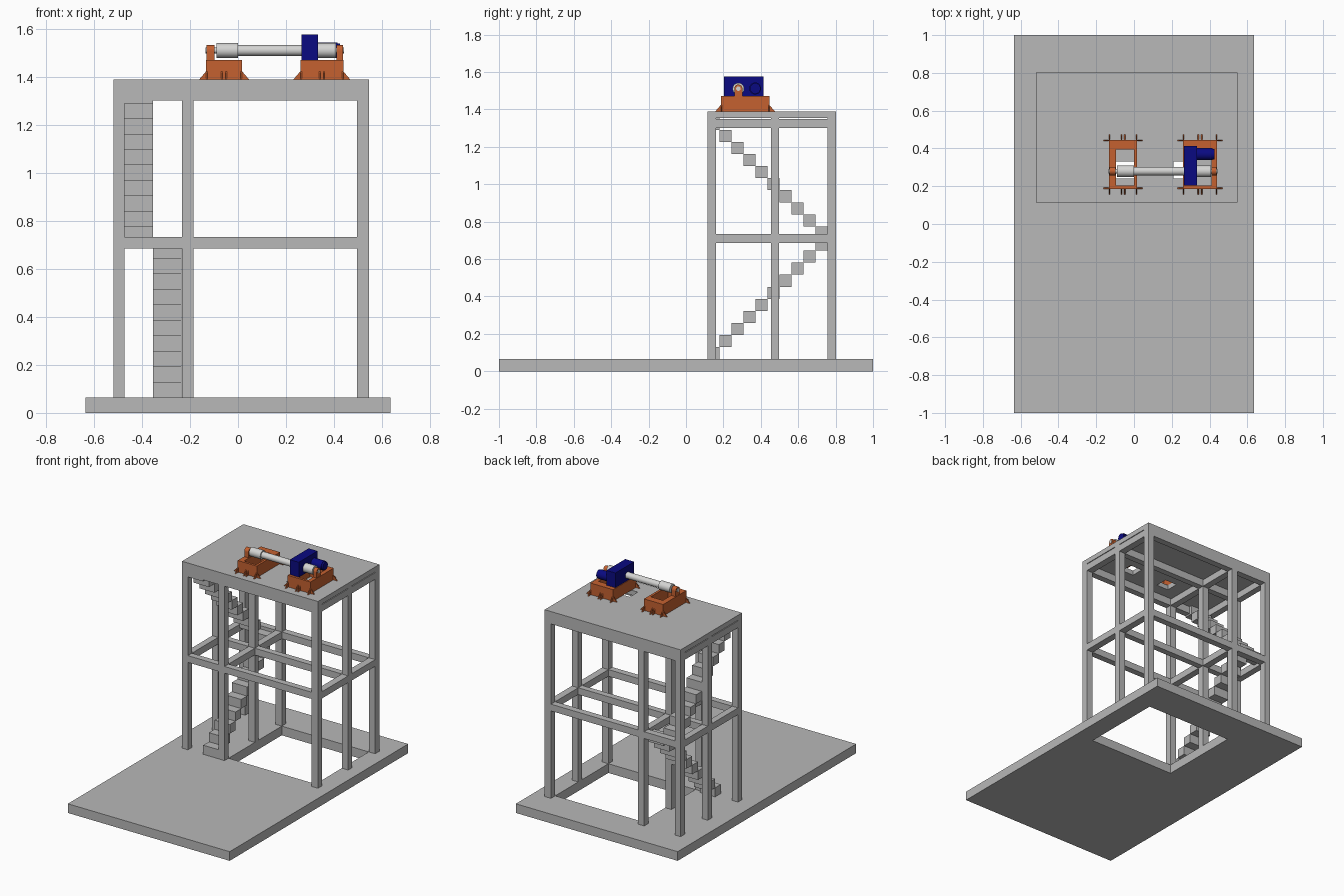
import bpy, bmesh, math
from mathutils import Matrix

if "Cube" in bpy.data.objects:
    bpy.data.objects.remove(bpy.data.objects["Cube"])


def material(name, rgb):
    m = bpy.data.materials.new(name)
    m.diffuse_color = (*rgb, 1)
    m.use_nodes = True
    m.node_tree.nodes["Principled BSDF"].inputs["Base Color"].default_value = m.diffuse_color
    return m


CONCRETE = material("concrete grey", (0.48, 0.48, 0.48))
ORANGE = material("orange steel", (0.56, 0.12, 0.03))
NAVY = material("navy paint", (0.003, 0.003, 0.22))
STEEL = material("light steel", (0.66, 0.66, 0.65))


def finish(bm, name, mat):
    bmesh.ops.recalc_face_normals(bm, faces=bm.faces)
    me = bpy.data.meshes.new(name)
    bm.to_mesh(me)
    bm.free()
    me.materials.append(mat)
    ob = bpy.data.objects.new(name, me)
    bpy.context.collection.objects.link(ob)
    return ob


def add_box(bm, x0, x1, y0, y1, z0, z1):
    m = Matrix.Translation(((x0 + x1) / 2, (y0 + y1) / 2, (z0 + z1) / 2))
    m = m @ Matrix.Diagonal((x1 - x0, y1 - y0, z1 - z0, 1))
    bmesh.ops.create_cube(bm, size=1, matrix=m)


def boxes(name, mat, dims):
    bm = bmesh.new()
    for d in dims:
        add_box(bm, *d)
    return finish(bm, name, mat)


def cut(ob, *dims):
    """Cut box-shaped openings out of an object."""
    for d in dims:
        cutter = boxes("cutter", ob.data.materials[0], [d])
        mod = ob.modifiers.new("opening", 'BOOLEAN')
        mod.operation, mod.solver, mod.object = 'DIFFERENCE', 'EXACT', cutter
        bpy.context.view_layer.objects.active = ob
        bpy.ops.object.modifier_apply(modifier=mod.name)
        bpy.data.objects.remove(cutter)


def rod(name, mat, x0, x1, y, z, r, sides=32):
    bm = bmesh.new()
    m = Matrix.Translation(((x0 + x1) / 2, y, z)) @ Matrix.Rotation(math.pi / 2, 4, 'Y')
    bmesh.ops.create_cone(bm, cap_ends=True, segments=sides, radius1=r, radius2=r,
                          depth=x1 - x0, matrix=m)
    ob = finish(bm, name, mat)
    bpy.ops.object.select_all(action='DESELECT')
    ob.select_set(True)
    bpy.context.view_layer.objects.active = ob
    bpy.ops.object.shade_smooth_by_angle(angle=math.radians(35))
    return ob


def extrude_profile(bm, pts, vec):
    f = bm.faces.new([bm.verts.new(p) for p in pts])
    r = bmesh.ops.extrude_face_region(bm, geom=[f])
    bmesh.ops.translate(bm, vec=vec, verts=[v for v in r['geom'] if isinstance(v, bmesh.types.BMVert)])


# Base plate with the pit opening
base = boxes("base_plate", CONCRETE, [(-0.635, 0.635, -1, 1, 0, 0.065)])
cut(base, (-0.186, 0.497, 0.16, 0.756, -0.1, 0.2))

# Roof slab with two rope openings
slab = boxes("roof_slab", CONCRETE, [(-0.52, 0.547, 0.115, 0.803, 1.355, 1.39)])
cut(slab, (-0.095, 0.0, 0.24, 0.33, 1.3, 1.5), (0.21, 0.305, 0.24, 0.33, 1.3, 1.5))

# Columns and beams on a three by three grid
XS = [(-0.52, -0.474), (-0.234, -0.186), (0.497, 0.547)]
YS = [(0.115, 0.16), (0.454, 0.498), (0.756, 0.803)]
boxes("columns", CONCRETE, [(*x, *y, 0.06, 1.356) for x in XS for y in YS])
x_spans = [(XS[i][1], XS[i + 1][0]) for i in range(2)]
y_spans = [(YS[i][1], YS[i + 1][0]) for i in range(2)]
boxes("middle_beams", CONCRETE,
      [(*s, *y, 0.685, 0.733) for s in x_spans for y in YS]
      + [(*x, *s, 0.685, 0.733) for x in XS for s in y_spans])
boxes("roof_beams", CONCRETE,
      [(*s, *y, 1.302, 1.356) for s in x_spans for y in YS]
      + [(*x, *s, 1.302, 1.35) for x in XS for s in y_spans])

# Two flights of block steps
RUN, RISE = 0.064, 0.0645
boxes("lower_stairs", CONCRETE,
      [(-0.354, -0.235, 0.116 + RUN * i, 0.116 + RUN * (i + 1),
        0.065 + RISE * i, 0.065 + RISE * (i + 1)) for i in range(10)])
boxes("upper_stairs", CONCRETE,
      [(-0.474, -0.354, 0.692 - RUN * i, 0.692 - RUN * (i - 1),
        0.71 + RISE * i, 0.71 + RISE * (i + 1)) for i in range(10)])

# Pedestals: hollow orange boxes with triangular gussets
TOP, PY0, PY1 = 1.472, 0.186, 0.446


def pedestal(name, x0, x1, cavity):
    ob = boxes(name, ORANGE, [(x0, x1, PY0, PY1, 1.39, TOP)])
    cut(ob, (*cavity, 0.203, 0.395, 1.3, 1.6))
    bm = bmesh.new()
    t, run, h = 0.006, 0.029, 0.034
    for y in (PY0, PY1 - t):
        for x, s in ((x0, -1), (x1, 1)):
            extrude_profile(bm, [(x, y, 1.39), (x + s * run, y, 1.39), (x, y, 1.39 + h)], (0, t, 0))
    mid = (x0 + x1) / 2
    for x in (x0, mid - 0.012, mid + 0.006, x1 - t):
        for y, s in ((PY0, -1), (PY1, 1)):
            extrude_profile(bm, [(x, y, 1.39), (x, y + s * run, 1.39), (x, y, 1.39 + h)], (t, 0, 0))
    finish(bm, name + "_gussets", ORANGE)


pedestal("left_pedestal", -0.133, 0.017, (-0.095, 0.0))
pedestal("right_pedestal", 0.26, 0.439, (0.29, 0.41))

# Round-topped bearing posts
SY, SZ = 0.28, 1.511


def bearing(name, x0, x1):
    r = 0.022
    pts = [(x0, SY - r, TOP - 0.004), (x0, SY + r, TOP - 0.004)]
    pts += [(x0, SY + r * math.cos(math.pi * i / 12), SZ + r * math.sin(math.pi * i / 12)) for i in range(13)]
    bm = bmesh.new()
    extrude_profile(bm, pts, (x1 - x0, 0, 0))
    finish(bm, name, ORANGE)


bearing("left_bearing", -0.131, -0.098)
bearing("right_bearing", 0.41, 0.437)

# Drive shaft, couplings and axle ends
rod("drive_shaft", STEEL, -0.005, 0.27, SY, SZ, 0.0225)
rod("left_coupling", STEEL, -0.089, 0.0, SY, SZ, 0.031)
rod("right_coupling", STEEL, 0.33, 0.408, SY, SZ, 0.031)
rod("left_axle", STEEL, -0.135, -0.08, SY, SZ, 0.012)
rod("right_axle", STEEL, 0.4, 0.441, SY, SZ, 0.012)

# Gearbox and motor
boxes("gearbox", NAVY, [(0.264, 0.334, 0.204, 0.414, 1.47, 1.577)])
rod("motor", NAVY, 0.33, 0.415, 0.37, 1.512, 0.032)
rod("motor_end_cap", NAVY, 0.41, 0.426, 0.37, 1.512, 0.028)
